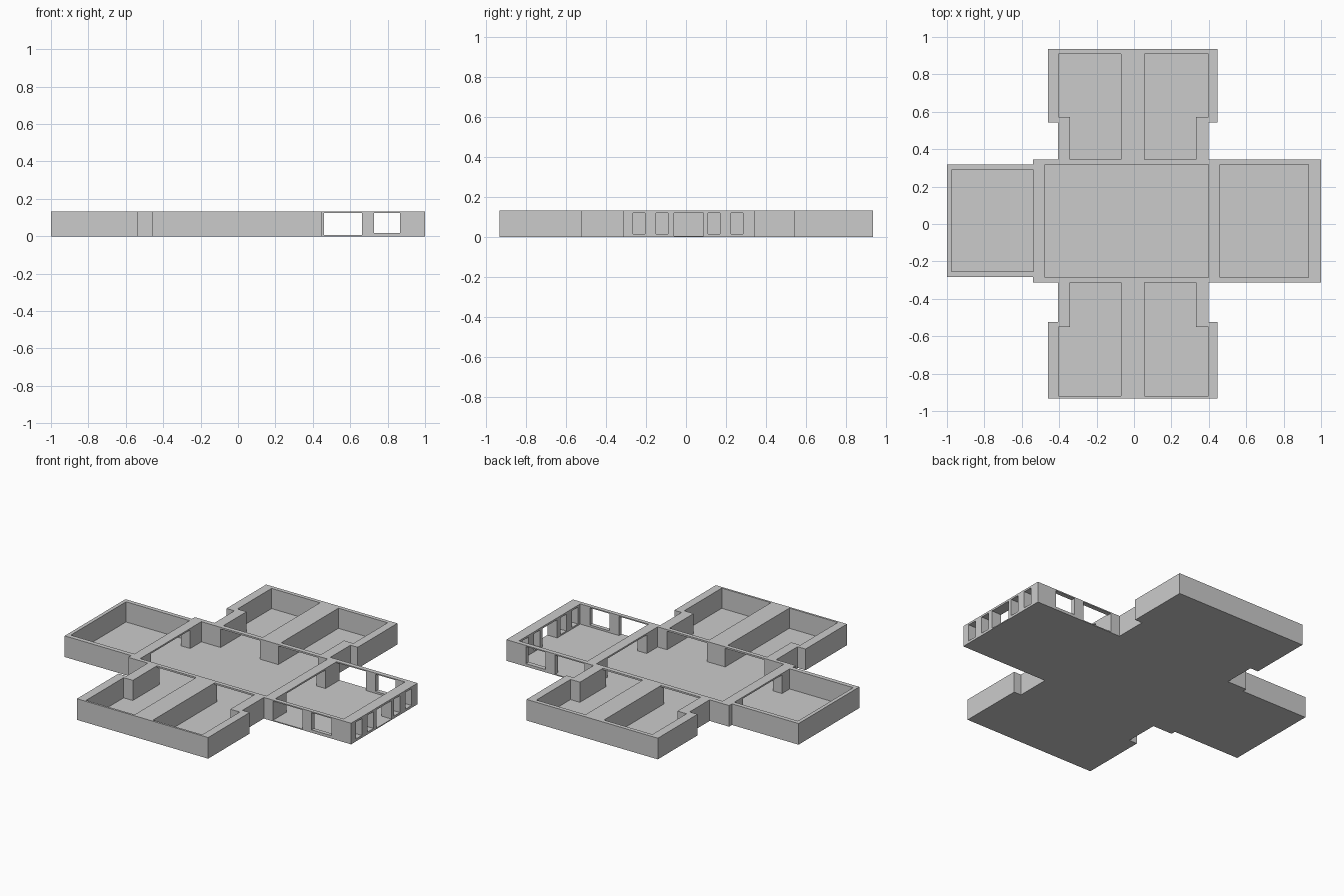
import bpy, bmesh

if "Cube" in bpy.data.objects:
    bpy.data.objects.remove(bpy.data.objects["Cube"])

H, FLOOR, LINTEL = 0.132, 0.006, 0.122


def prism(name, pts, z0, z1):
    """Extrude a plan outline from z0 to z1."""
    bm = bmesh.new()
    face = bm.faces.new([bm.verts.new((x, y, z0)) for x, y in pts])
    ext = bmesh.ops.extrude_face_region(bm, geom=[face])
    bmesh.ops.translate(bm, vec=(0, 0, z1 - z0),
                        verts=[v for v in ext["geom"] if isinstance(v, bmesh.types.BMVert)])
    bmesh.ops.recalc_face_normals(bm, faces=bm.faces)
    me = bpy.data.meshes.new(name)
    bm.to_mesh(me)
    bm.free()
    ob = bpy.data.objects.new(name, me)
    bpy.context.collection.objects.link(ob)
    return ob


def rect(x0, x1, y0, y1):
    return [(x0, y0), (x1, y0), (x1, y1), (x0, y1)]


# Cross-shaped building block, floor and walls in one
building = prism("building_shell", [
    (-1, -.283), (-.54, -.283), (-.54, -.312), (-.405, -.312), (-.405, -.523),
    (-.46, -.523), (-.46, -.933), (.447, -.933), (.447, -.523), (.397, -.523),
    (.397, -.312), (1, -.312), (1, .345), (.397, .345), (.397, .543),
    (.447, .543), (.447, .935), (-.46, .935), (-.46, .543), (-.405, .543),
    (-.405, .345), (-.54, .345), (-.54, .317), (-1, .317)], 0, H)


def cut(name, pts, z0=FLOOR, z1=0.2):
    ob = prism(name, pts, z0, z1)
    ob.hide_render = True
    ob.hide_viewport = True
    ob.display_type = 'WIRE'
    mod = building.modifiers.new(name, 'BOOLEAN')
    mod.operation = 'DIFFERENCE'
    mod.solver = 'EXACT'
    mod.object = ob


# Open-topped rooms along the east-west axis
cut("hall_room", rect(-.475, .397, -.287, .317))
cut("west_room", rect(-.977, -.538, -.255, .29))
cut("east_room", rect(.46, .932, -.287, .317))

# Paired L-shaped rooms in the north and south wings, with hall doorways
for side, wall0, wall1, jog, end in (("north", .30, .345, .573, .91),
                                     ("south", -.27, -.312, -.55, -.92)):
    for part, inner, stem, outer in (("left", -.07, -.342, -.405),
                                     ("right", .057, .332, .397)):
        cut(f"{side}_{part}_room", [(inner, wall1), (stem, wall1), (stem, jog),
                                    (outer, jog), (outer, end), (inner, end)])
        lo, hi = sorted((inner, stem))
        y0, y1 = sorted((wall0, wall1 + (.02 if wall1 > 0 else -.02)))
        cut(f"{side}_{part}_doorway", rect(lo, hi, y0, y1), FLOOR, LINTEL)

# Wide openings between the hall and the end rooms
cut("west_doorway", rect(-.56, -.46, -.18, .207), FLOOR, LINTEL)
cut("east_doorway", rect(.38, .48, -.18, .207), FLOOR, LINTEL)

# Door and window on both long sides of the east room
for side, y0, y1 in (("south", -.35, -.27), ("north", .30, .38)):
    cut(f"{side}_side_door", rect(.46, .663, y0, y1), FLOOR, .125)
    cut(f"{side}_side_window", rect(.728, .865, y0, y1), .018, .125)

# Narrow windows and the main door in the east end wall
for i, (y0, y1) in enumerate(((-.265, -.205), (-.15, -.09), (.11, .17), (.225, .285))):
    cut(f"end_window_{i}", rect(.91, 1.05, y0, y1), .015, .12)
cut("main_door", rect(.91, 1.05, -.06, .087), FLOOR, .12)
